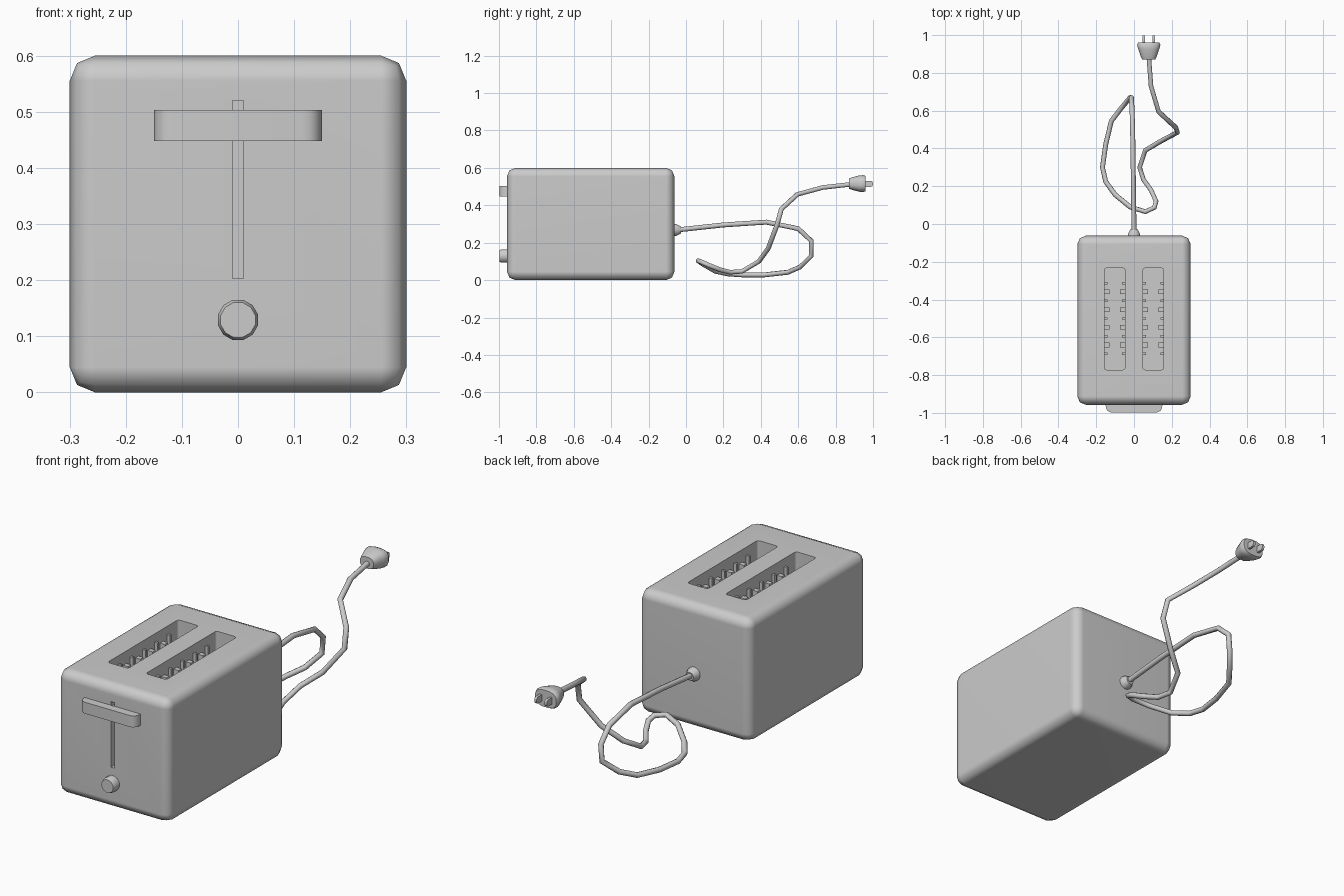
import bpy, bmesh, math
from mathutils import Vector

if "Cube" in bpy.data.objects:
    bpy.data.objects.remove(bpy.data.objects["Cube"])


def finish(name, bm, angle=50):
    bmesh.ops.recalc_face_normals(bm, faces=bm.faces)
    me = bpy.data.meshes.new(name)
    bm.to_mesh(me)
    bm.free()
    ob = bpy.data.objects.new(name, me)
    bpy.context.collection.objects.link(ob)
    smooth(ob, angle)
    return ob


def smooth(ob, angle=50):
    bpy.ops.object.select_all(action='DESELECT')
    ob.select_set(True)
    bpy.context.view_layer.objects.active = ob
    bpy.ops.object.shade_smooth_by_angle(angle=math.radians(angle))


def add_box(bm, lo, hi, bevel=0, segs=2, axis=None):
    """Box from corner to corner; bevel all edges or those along one axis."""
    lo, hi = Vector(lo), Vector(hi)
    vs = bmesh.ops.create_cube(bm, size=1)['verts']
    for v in vs:
        v.co = (lo + hi) / 2 + v.co * (hi - lo)
    if bevel:
        edges = {e for v in vs for e in v.link_edges}
        if axis is not None:
            edges = {e for e in edges
                     if abs((e.verts[0].co - e.verts[1].co).normalized()[axis]) > 0.9}
        bmesh.ops.bevel(bm, geom=list(edges), offset=bevel, segments=segs,
                        profile=0.5, affect='EDGES')


def box(name, *args, **kw):
    bm = bmesh.new()
    add_box(bm, *args, **kw)
    return finish(name, bm)


def loft_y(name, centre, rings, n=12, power=1.0, angle=50):
    """Skin of rings along y; each ring is (y, x radius, z radius)."""
    bm = bmesh.new()
    loops = []
    for y, rx, rz in rings:
        loop = []
        for i in range(n):
            a = 2 * math.pi * (i + 0.5) / n
            c, s = math.cos(a), math.sin(a)
            loop.append(bm.verts.new((
                centre[0] + rx * math.copysign(abs(c) ** power, c), y,
                centre[1] + rz * math.copysign(abs(s) ** power, s))))
        loops.append(loop)
    for a, b in zip(loops, loops[1:]):
        for i in range(n):
            j = (i + 1) % n
            bm.faces.new((a[i], a[j], b[j], b[i]))
    bm.faces.new(loops[0])
    bm.faces.new(loops[-1])
    return finish(name, bm, angle)


FRONT, BACK = -0.957, -0.062
SLOT_IN, SLOT_OUT, FLOOR = 0.047, 0.157, 0.12

# housing with two bread slots and the lever slit cut out
body = box("housing", (-0.3, FRONT, 0), (0.3, BACK, 0.6), bevel=0.045)
cutters = [box("slot_cutter", (min(s * SLOT_IN, s * SLOT_OUT), -0.772, FLOOR),
               (max(s * SLOT_IN, s * SLOT_OUT), -0.233, 0.7), bevel=0.012, axis=2)
           for s in (-1, 1)]
cutters.append(box("slit_cutter", (-0.01, -1.1, 0.203), (0.01, FRONT + 0.05, 0.52)))
for c in cutters:
    m = body.modifiers.new("cut", 'BOOLEAN')
    m.operation, m.solver, m.object = 'DIFFERENCE', 'EXACT', c
    bpy.context.view_layer.objects.active = body
    bpy.ops.object.modifier_apply(modifier=m.name)
    bpy.data.objects.remove(c)
smooth(body)
wn = body.modifiers.new("flat_sides", 'WEIGHTED_NORMAL')
wn.keep_sharp = True

# bread guides along both walls of each slot
bm = bmesh.new()
for s in (-1, 1):
    for wall, d in ((SLOT_IN, 1), (SLOT_OUT, -1)):
        for i in range(9):
            y = -0.313 - i * 0.0468
            reach, half, top = (0.026, 0.012, 0.54) if i % 2 else (0.016, 0.006, 0.56)
            xs = sorted((s * (wall - d * 0.003), s * (wall + d * reach)))
            add_box(bm, (xs[0], y - half, FLOOR - 0.003), (xs[1], y + half, top))
finish("bread_guides", bm)

# lever handle, front corners rounded, on a stem in the slit
bm = bmesh.new()
profile = [(0.15, -0.958), (0.149, -0.972), (0.142, -0.987), (0.13, -0.996), (0.115, -0.998)]
pts = profile + [(-x, y) for x, y in reversed(profile)]
face = bm.faces.new([bm.verts.new((x, y, 0.448)) for x, y in pts])
ext = bmesh.ops.extrude_face_region(bm, geom=[face])['geom']
bmesh.ops.translate(bm, vec=(0, 0, 0.055),
                    verts=[g for g in ext if isinstance(g, bmesh.types.BMVert)])
finish("lever_handle", bm)
box("lever_stem", (-0.009, -0.965, 0.455), (0.009, FRONT + 0.048, 0.497))

# browning knob
loft_y("browning_knob", (0, 0.129),
       [(FRONT + 0.005, 0.037, 0.037), (-0.985, 0.037, 0.037), (-0.998, 0.032, 0.032)], angle=40)

# strain relief where the cord leaves the housing
loft_y("strain_relief", (0, 0.268),
       [(BACK - 0.005, 0.034, 0.034), (-0.05, 0.032, 0.032), (-0.028, 0.02, 0.02)])

# power cord
path = [(0, -0.07, 0.268), (0, -0.03, 0.27), (-0.003, 0.2, 0.295), (-0.006, 0.43, 0.31),
        (-0.01, 0.6, 0.275), (-0.014, 0.67, 0.21), (-0.02, 0.67, 0.13),
        (-0.07, 0.61, 0.07), (-0.12, 0.545, 0.042), (-0.15, 0.42, 0.028), (-0.167, 0.3, 0.028),
        (-0.15, 0.225, 0.033), (-0.1, 0.155, 0.048), (-0.02, 0.09, 0.085),
        (0.06, 0.065, 0.103), (0.108, 0.087, 0.095), (0.117, 0.12, 0.08),
        (0.09, 0.18, 0.056), (0.05, 0.235, 0.042), (0.03, 0.3, 0.047),
        (0.06, 0.39, 0.1), (0.145, 0.44, 0.17), (0.23, 0.485, 0.29), (0.222, 0.51, 0.38),
        (0.13, 0.595, 0.458), (0.09, 0.73, 0.495), (0.078, 0.89, 0.513)]
cu = bpy.data.curves.new("power_cord", 'CURVE')
cu.dimensions = '3D'
cu.bevel_depth, cu.bevel_resolution, cu.use_fill_caps = 0.013, 2, True
sp = cu.splines.new('POLY')
sp.points.add(len(path) - 1)
for p, co in zip(sp.points, path):
    p.co = (*co, 1)
cord = bpy.data.objects.new("power_cord", cu)
bpy.context.collection.objects.link(cord)
bpy.ops.object.select_all(action='DESELECT')
cord.select_set(True)
bpy.context.view_layer.objects.active = cord
bpy.ops.object.convert(target='MESH')
smooth(cord, 60)

# plug and its two prongs
loft_y("plug_body", (0.078, 0.516),
       [(0.872, 0.036, 0.028), (0.885, 0.042, 0.033), (0.925, 0.056, 0.044),
        (0.948, 0.063, 0.046), (0.96, 0.057, 0.041)], n=16, power=0.75)
bm = bmesh.new()
for s in (-1, 1):
    x = 0.078 + s * 0.027
    add_box(bm, (x - 0.006, 0.95, 0.499), (x + 0.006, 0.999, 0.531), bevel=0.01, axis=0)
finish("plug_prongs", bm)
